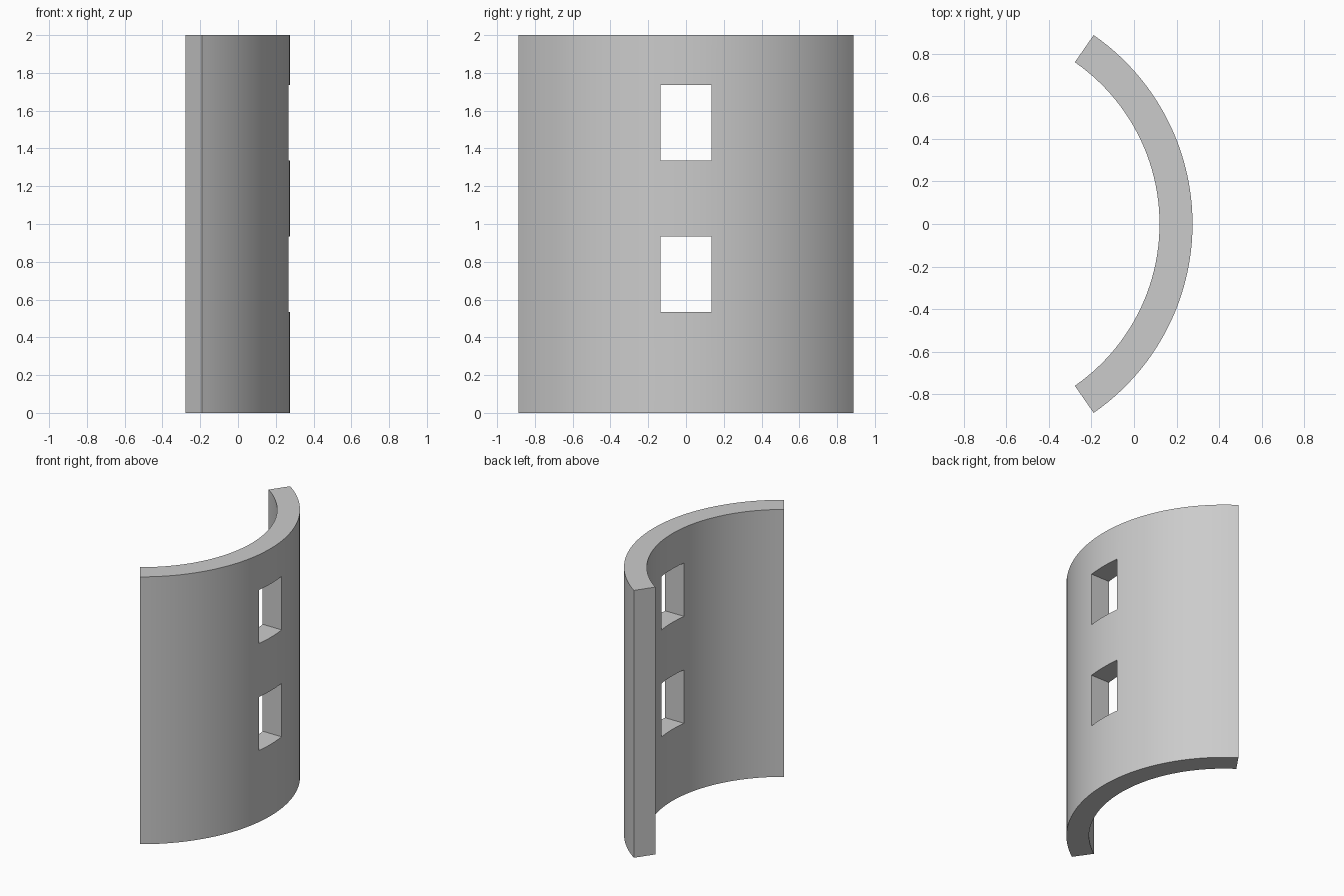
import bpy, bmesh
from math import sin, cos, asin

CENTRE_X, R_OUT, R_IN, HEIGHT = -0.805, 1.08, 0.925, 2.0
HALF_ANGLE = asin(0.8875 / R_OUT)
SEGMENTS = 48
WINDOW_WIDTH, WINDOW_HEIGHT = 0.27, 0.4
WINDOW_CENTRES = (0.735, 1.535)

cube = bpy.data.objects.get("Cube")
if cube:
    bpy.data.objects.remove(cube, do_unlink=True)

# Plain grey material
grey = bpy.data.materials.new("plain_grey")
grey.use_nodes = True
colour = (0.6, 0.6, 0.6, 1)
grey.diffuse_color = colour
grey.node_tree.nodes["Principled BSDF"].inputs["Base Color"].default_value = colour


def arc(bm, radius, z):
    angles = [HALF_ANGLE * (2 * i / SEGMENTS - 1) for i in range(SEGMENTS + 1)]
    return [bm.verts.new((CENTRE_X + radius * cos(a), radius * sin(a), z)) for a in angles]


# Curved wall: four arcs joined into a closed thick shell
bm = bmesh.new()
rails = [arc(bm, R_IN, 0), arc(bm, R_OUT, 0), arc(bm, R_OUT, HEIGHT), arc(bm, R_IN, HEIGHT)]
for k in range(4):
    a, b = rails[k], rails[(k + 1) % 4]
    for i in range(SEGMENTS):
        bm.faces.new((a[i], b[i], b[i + 1], a[i + 1]))
for end in (0, -1):
    bm.faces.new([rail[end] for rail in rails])
bmesh.ops.recalc_face_normals(bm, faces=bm.faces)
mesh = bpy.data.meshes.new("curved_wall")
bm.to_mesh(mesh)
bm.free()
mesh.materials.append(grey)
wall = bpy.data.objects.new("curved_wall", mesh)
bpy.context.collection.objects.link(wall)

# Two straight-sided window openings
bpy.context.view_layer.update()
for n, z in enumerate(WINDOW_CENTRES):
    bpy.ops.mesh.primitive_cube_add(size=1, location=(0.2, 0, z))
    cutter = bpy.context.object
    cutter.name = ("lower" if n == 0 else "upper") + "_window_cutter"
    cutter.scale = (0.6, WINDOW_WIDTH, WINDOW_HEIGHT)
    cutter.data.materials.append(grey)
    cutter.hide_render = True
    cutter.display_type = 'WIRE'
    cut = wall.modifiers.new(cutter.name, 'BOOLEAN')
    cut.operation = 'DIFFERENCE'
    cut.solver = 'EXACT'
    cut.object = cutter

# Apply the cuts, then remove the cutters
bpy.ops.object.select_all(action='DESELECT')
wall.select_set(True)
bpy.context.view_layer.objects.active = wall
for modifier in list(wall.modifiers):
    cutter = modifier.object
    bpy.ops.object.modifier_apply(modifier=modifier.name)
    bpy.data.objects.remove(cutter, do_unlink=True)

# Smooth curve with crisp edges
bpy.ops.object.shade_smooth_by_angle()
